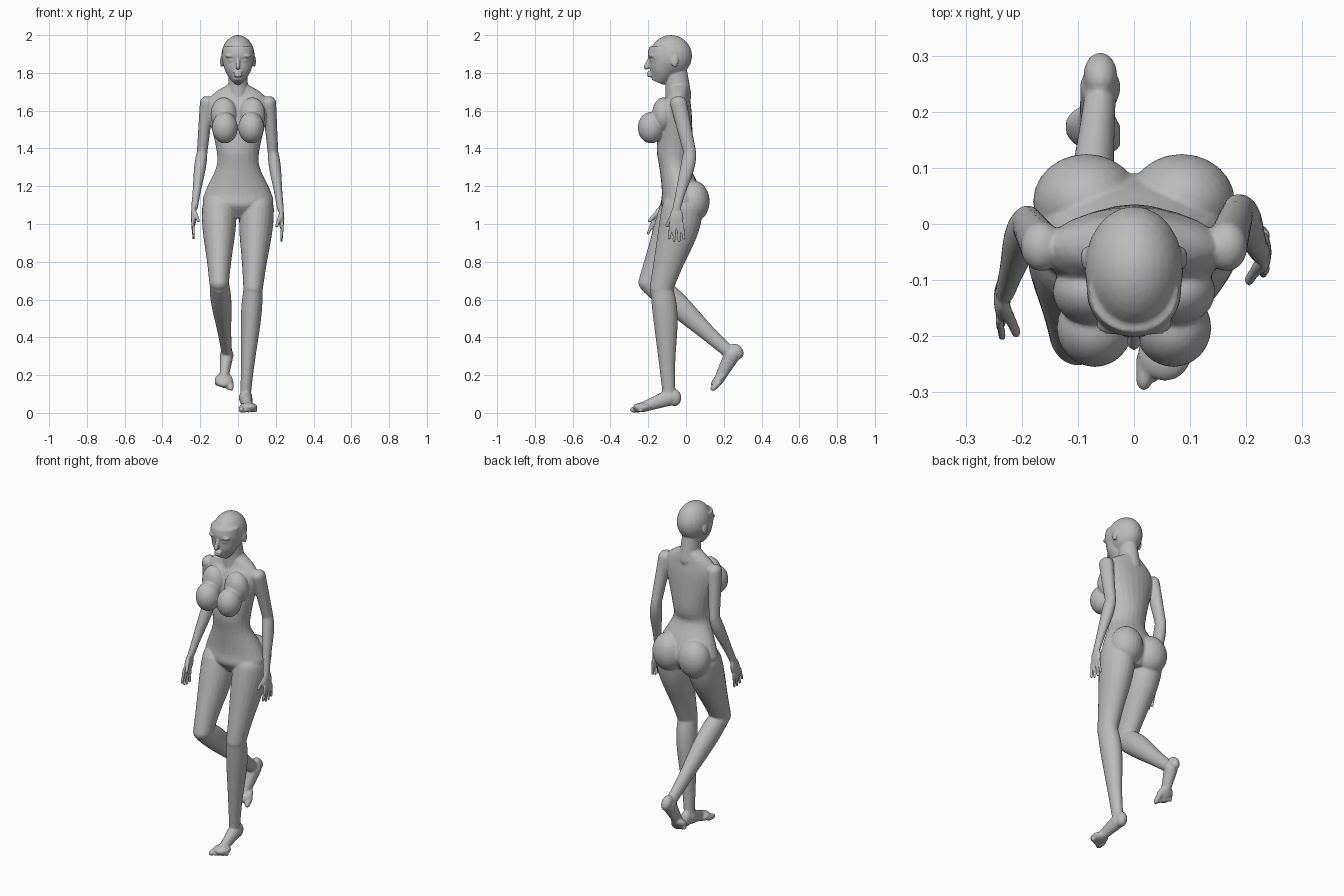
import bpy, bmesh
from math import sin, cos, pi, radians
from mathutils import Vector, Matrix

default_cube = bpy.data.objects.get("Cube")
if default_cube:
    bpy.data.objects.remove(default_cube, do_unlink=True)

SIDES = 24
STEPS = 4
DEPTH = 1.2  # limbs are deeper than wide
IDENTITY = Matrix.Identity(4)
MIRROR = Matrix.Scale(-1, 4, (1, 0, 0))
bm = bmesh.new()


def catmull(before, start, end, after, t):
    """Smooth interpolation from start to end."""
    slope_in = (end - before) / 2
    slope_out = (after - start) / 2
    ease = t * t * (3 - 2 * t)
    return (start.lerp(end, ease) + slope_in * t * (1 - t) ** 2
            - slope_out * t * t * (1 - t))


def loft(rings, matrix=IDENTITY):
    """Closed tube through rings of (x, y, z, half width, half depth)."""
    keys = [Vector(ring) for ring in rings]
    keys = [keys[0], *keys, keys[-1]]
    path = []
    for before, start, end, after in zip(keys, keys[1:], keys[2:], keys[3:]):
        for step in range(STEPS):
            path.append(catmull(before, start, end, after, step / STEPS))
    path.append(keys[-1])
    centres = [Vector(point[:3]) for point in path]
    loops = []
    for i, point in enumerate(path):
        ahead = centres[min(i + 1, len(path) - 1)]
        behind = centres[max(i - 1, 0)]
        tangent = (ahead - behind).normalized()
        side = Vector((1, 0, 0))
        side = (side - tangent * side.dot(tangent)).normalized()
        front = tangent.cross(side)
        half_width, half_depth = point[3:]
        loop = []
        for k in range(SIDES):
            angle = 2 * pi * k / SIDES
            offset = side * cos(angle) * half_width + front * sin(angle) * half_depth
            loop.append(bm.verts.new(matrix @ (centres[i] + offset)))
        loops.append(loop)
    for low, high in zip(loops, loops[1:]):
        for k in range(SIDES):
            bm.faces.new((low[k - 1], low[k], high[k], high[k - 1]))
    bm.faces.new(loops[0])
    bm.faces.new(loops[-1])


def ball(centre, radii, matrix=IDENTITY):
    """Ellipsoid."""
    place = matrix @ Matrix.Translation(centre) @ Matrix.Diagonal((*radii, 1))
    bmesh.ops.create_uvsphere(bm, u_segments=SIDES, v_segments=16, radius=1, matrix=place)


def pair(centre, radii):
    """Ellipsoid on both sides of the body."""
    ball(centre, radii)
    ball(centre, radii, MIRROR)


def bone(start, end, thick, thin, muscle=0, matrix=IDENTITY):
    """Tapered limb with round ends; the muscle swells its upper half backwards."""
    start, end = Vector(start), Vector(end)
    count = 8
    rings = []
    for i in range(count + 1):
        t = i / count
        swell = muscle * sin(pi * t) * (1 - t) ** 2
        radius = thick + (thin - thick) * t + swell
        centre = start.lerp(end, t) + Vector((0, swell, 0))
        rings.append((*centre, radius, radius * DEPTH))
    loft(rings, matrix)
    for tip, radius in ((start, thick), (end, thin)):
        ball(tip, (radius, radius * DEPTH, radius), matrix)


def hand(wrist, swing, mirror):
    """Hand hanging from the wrist, swung forward by an angle."""
    matrix = Matrix.Translation(wrist) @ Matrix.Rotation(radians(-swing), 4, 'X') @ mirror
    ball((.005, 0, -.05), (.015, .037, .06), matrix)
    for finger in range(4):
        y = .02 * (finger - 1.5)
        tip = -.14 - .03 * sin(pi * (finger + 1) / 5)
        bone((.01, y, -.08), (.005, y * 1.3, tip), .008, .007, matrix=matrix)
    # thumb
    bone((0, -.02, -.03), (-.02, -.05, -.09), .01, .009, matrix=matrix)


def foot(ankle, lift, mirror):
    """Foot below the ankle, with its heel lifted by an angle."""
    matrix = Matrix.Translation(ankle) @ Matrix.Rotation(radians(lift), 4, 'X') @ mirror
    # heel, instep and ball of the foot
    ball((0, .03, -.02), (.03, .035, .045), matrix)
    bone((0, 0, -.02), (.015, -.14, -.07), .036, .022, matrix=matrix)
    ball((.015, -.14, -.07), (.048, .05, .025), matrix)
    # toes, the big one on the inner side
    for toe in range(5):
        radius = .01 if toe else .014
        x = .015 + .0185 * (toe - 2)
        bone((x, -.15, -.08), (x, .01 * toe - .19, radius * DEPTH - .1),
             radius, radius, matrix=matrix)


def arm(shoulder, elbow, wrist, swing, mirror=IDENTITY):
    bone(shoulder, elbow, .037, .028)
    bone(elbow, wrist, .028, .018, .015)
    hand(wrist, swing, mirror)


def leg(hip, knee, ankle, lift, mirror=IDENTITY):
    bone(hip, knee, .09, .052, .02)
    bone(knee, ankle, .05, .028, .025)
    foot(ankle, lift, mirror)


# torso from neck base to crotch
loft([(0, -.04, 1.74, .05, .05), (0, -.04, 1.68, .14, .06), (0, -.05, 1.6, .16, .08),
      (0, -.06, 1.4, .115, .095), (0, -.06, 1.3, .115, .08), (0, -.03, 1.18, .17, .1),
      (0, -.02, 1.1, .18, .11), (0, -.02, 1.03, .06, .06)])
# chest and seat
pair((.07, -.185, 1.51), (.068, .07, .083))
pair((.075, -.12, 1.58), (.07, .06, .09))
pair((.085, .04, 1.12), (.095, .085, .11))

# neck, skull, face and jaw
bone((0, -.04, 1.68), (0, -.05, 1.8), .057, .048)
ball((0, -.08, 1.89), (.088, .112, .11))
loft([(0, -.12, 1.94, .08, .074), (0, -.12, 1.9, .084, .082), (0, -.12, 1.86, .082, .073),
      (0, -.13, 1.8, .063, .063), (0, -.15, 1.75, .025, .033)])
# nose, lips, brows, eyes and ears
bone((0, -.19, 1.88), (0, -.21, 1.83), .008, .013)
for lip in (1.785, 1.8):
    ball((0, -.193, lip), (.024, .013, .008))
pair((.036, -.18, 1.89), (.032, .018, .01))
pair((.034, -.174, 1.865), (.017, .017, .01))
pair((.087, -.06, 1.86), (.008, .02, .03))

# arms, the right one swung forward
arm(shoulder=(.165, -.04, 1.64), elbow=(.185, .02, 1.38), wrist=(.225, -.05, 1.08), swing=0)
arm(shoulder=(-.165, -.04, 1.64), elbow=(-.19, 0, 1.38), wrist=(-.23, -.12, 1.09),
    swing=16, mirror=MIRROR)

# legs, the left one standing and the right one stepping
leg(hip=(.1, -.02, 1.08), knee=(.08, -.13, .66), ankle=(.04, -.09, .1), lift=0)
leg(hip=(-.1, -.03, 1.08), knee=(-.1, -.19, .69), ankle=(-.06, .23, .32),
    lift=42, mirror=MIRROR)

# one continuous body from all the masses
bmesh.ops.recalc_face_normals(bm, faces=bm.faces)
for face in bm.faces:
    face.smooth = True
mesh = bpy.data.meshes.new("body")
bm.to_mesh(mesh)
bm.free()
body = bpy.data.objects.new("body", mesh)
bpy.context.collection.objects.link(body)

grey = bpy.data.materials.new("plain grey")
grey.use_nodes = True
colour = (.5, .5, .5, 1)
grey.diffuse_color = colour
grey.node_tree.nodes["Principled BSDF"].inputs["Base Color"].default_value = colour
mesh.materials.append(grey)

# blend the joins into a single smooth skin
fuse = body.modifiers.new("fuse", 'REMESH')
fuse.mode = 'VOXEL'
fuse.voxel_size = .005
fuse.use_smooth_shade = True
soften = body.modifiers.new("soften", 'SMOOTH')
soften.factor = .5
soften.iterations = 5
lighten = body.modifiers.new("lighten", 'DECIMATE')
lighten.ratio = .4
